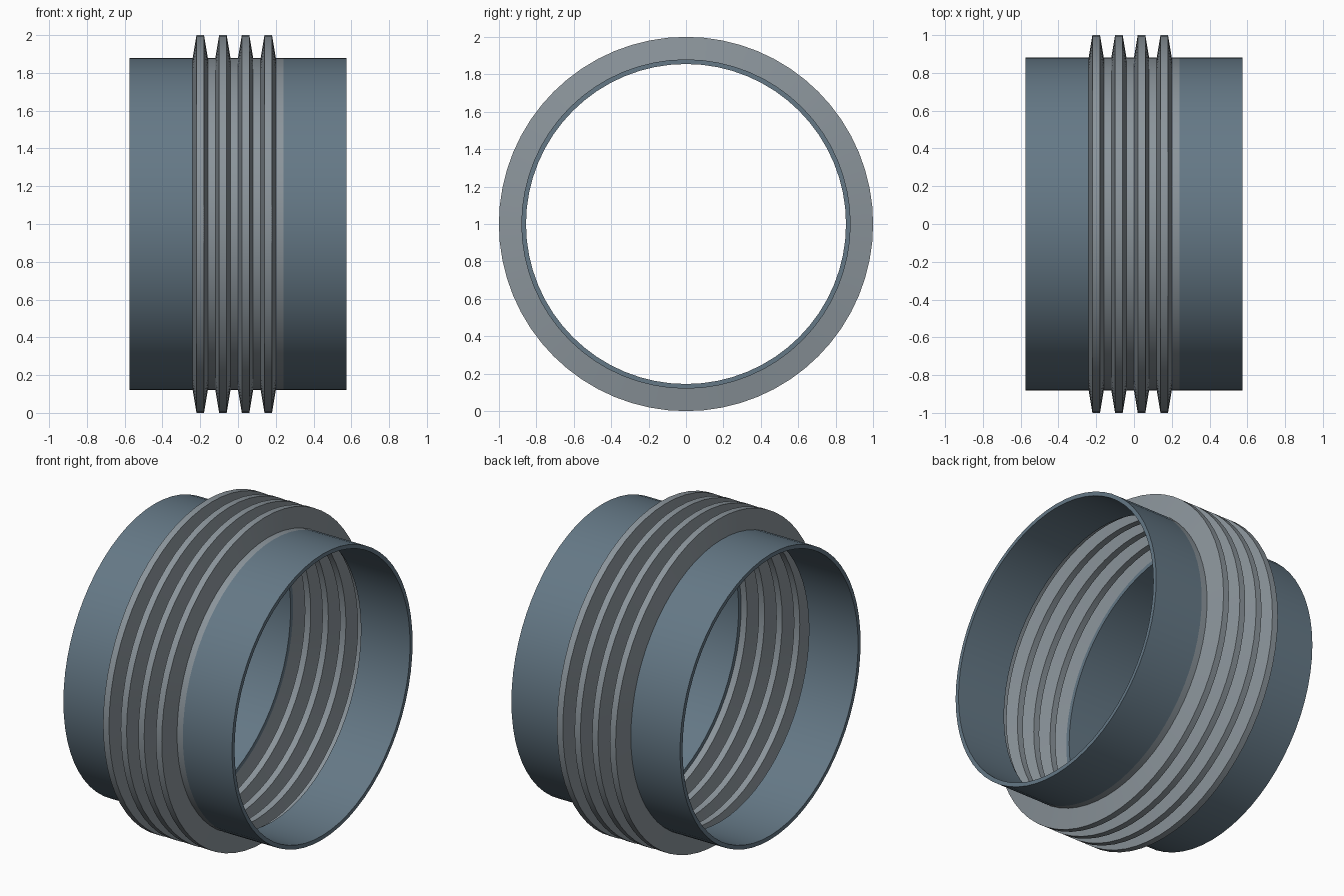
import bpy, bmesh
from math import cos, sin, pi, radians

if "Cube" in bpy.data.objects:
    bpy.data.objects.remove(bpy.data.objects["Cube"])

SEGMENTS = 64


def material(name, color):
    mat = bpy.data.materials.new(name)
    mat.diffuse_color = (*color, 1)
    mat.use_nodes = True
    mat.node_tree.nodes["Principled BSDF"].inputs["Base Color"].default_value = mat.diffuse_color
    return mat


def lathe_x(name, profile, mat, closed):
    """Revolve (x, radius) points around the horizontal axis at z = 1."""
    bm = bmesh.new()
    rings = []
    for x, r in profile:
        rings.append([bm.verts.new((x, r * sin(2 * pi * i / SEGMENTS), 1 + r * cos(2 * pi * i / SEGMENTS)))
                      for i in range(SEGMENTS)])
    pairs = list(zip(rings, rings[1:]))
    if closed:
        pairs.append((rings[-1], rings[0]))
    for a, b in pairs:
        for i in range(SEGMENTS):
            j = (i + 1) % SEGMENTS
            bm.faces.new((a[i], b[i], b[j], a[j]))
    # profiles run along +x on the outside, so make the first face point outward
    bm.normal_update()
    f = next(iter(bm.faces))
    c = f.calc_center_median()
    if f.normal.y * c.y + f.normal.z * (c.z - 1) < 0:
        bmesh.ops.reverse_faces(bm, faces=bm.faces[:])
    mesh = bpy.data.meshes.new(name)
    bm.to_mesh(mesh)
    bm.free()
    obj = bpy.data.objects.new(name, mesh)
    bpy.context.collection.objects.link(obj)
    mesh.materials.append(mat)
    bpy.ops.object.select_all(action='DESELECT')
    obj.select_set(True)
    bpy.context.view_layer.objects.active = obj
    bpy.ops.object.shade_smooth_by_angle(angle=radians(30))
    return obj


pipe_mat = material("pipe_blue_grey", (0.13, 0.19, 0.24))
bellows_mat = material("bellows_grey", (0.26, 0.30, 0.33))

OUTER, INNER, CREST = 0.88, 0.855, 1.0
END, JOINT = 0.575, 0.24

# Two thick-walled end pipes
for name, x0, x1 in (("left_pipe", -END, -JOINT), ("right_pipe", JOINT, END)):
    lathe_x(name, [(x0, OUTER), (x1, OUTER), (x1, INNER), (x0, INNER)], pipe_mat, True)

# Thin corrugated bellows: four ridges, each followed by a flat valley
PITCH = 0.12
profile = []
for k in range(4):
    x = -JOINT + k * PITCH
    profile += [(x, OUTER), (x + 0.02, CREST), (x + 0.06, CREST), (x + 0.08, OUTER)]
profile.append((JOINT, OUTER))
lathe_x("bellows", profile, bellows_mat, False)
